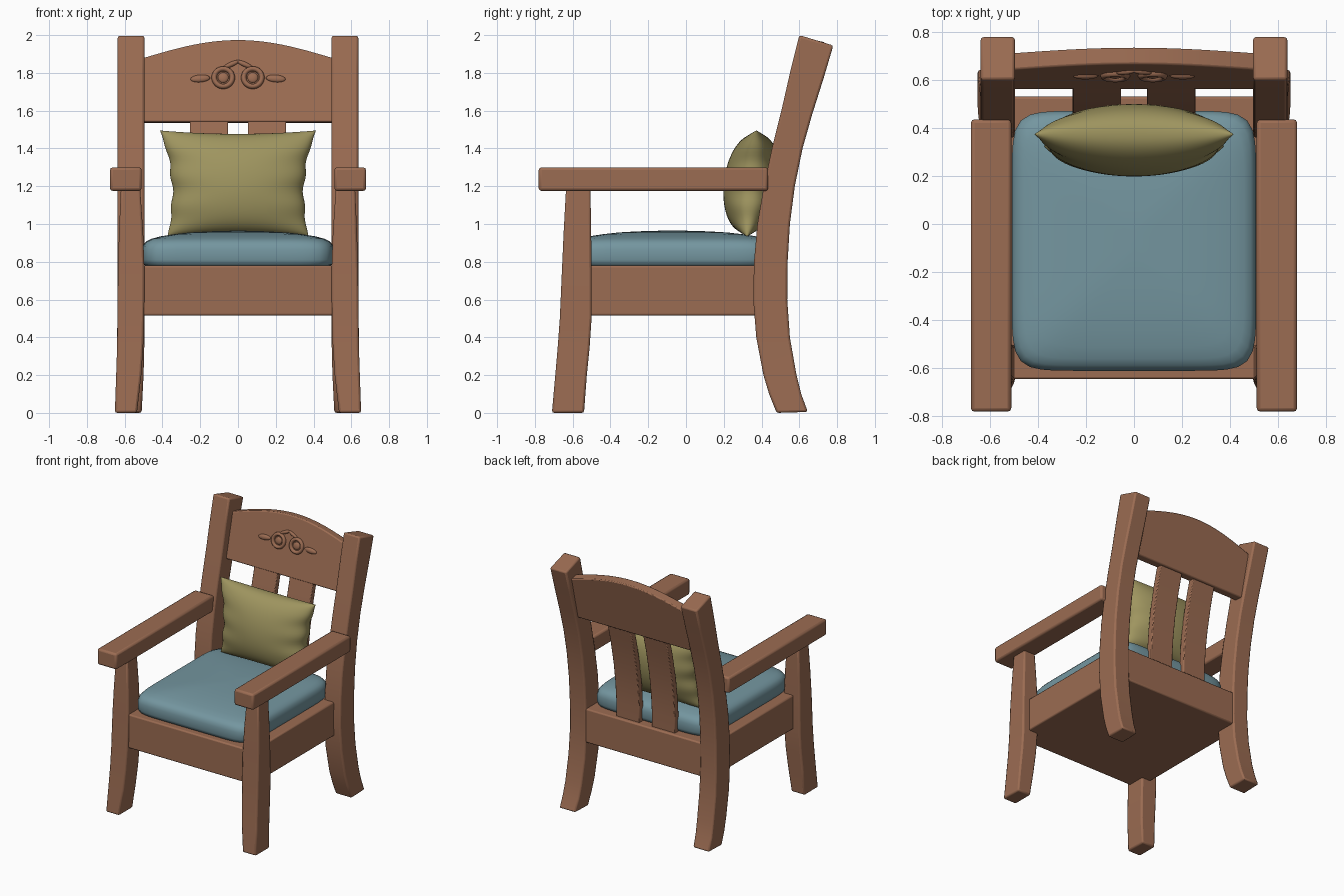
import bpy, bmesh, math
from mathutils import Matrix

if "Cube" in bpy.data.objects:
    bpy.data.objects.remove(bpy.data.objects["Cube"])


def material(name, rgb):
    m = bpy.data.materials.new(name)
    m.diffuse_color = (*rgb, 1)
    m.use_nodes = True
    m.node_tree.nodes["Principled BSDF"].inputs["Base Color"].default_value = m.diffuse_color
    return m


WOOD = material("warm wood", (0.33, 0.15, 0.085))
BLUE = material("blue fabric", (0.175, 0.305, 0.35))
GREEN = material("olive fabric", (0.345, 0.3, 0.115))


def finish(bm, name, mat, bevel=0.0, angle=35):
    bmesh.ops.recalc_face_normals(bm, faces=bm.faces)
    me = bpy.data.meshes.new(name)
    bm.to_mesh(me)
    bm.free()
    me.materials.append(mat)
    ob = bpy.data.objects.new(name, me)
    bpy.context.collection.objects.link(ob)
    bpy.ops.object.select_all(action='DESELECT')
    ob.select_set(True)
    bpy.context.view_layer.objects.active = ob
    bpy.ops.object.shade_smooth_by_angle(angle=math.radians(angle))
    if bevel:
        b = ob.modifiers.new("soft edges", 'BEVEL')
        b.width, b.segments = bevel, 2
        b.limit_method, b.angle_limit = 'ANGLE', math.radians(40)
    return ob


def loft(name, rings, mat, bevel=0.0, angle=35):
    """Skin a list of equal-length point rings and cap both ends."""
    bm = bmesh.new()
    vs = [[bm.verts.new(p) for p in r] for r in rings]
    n = len(vs[0])
    for a, b in zip(vs, vs[1:]):
        for i in range(n):
            j = (i + 1) % n
            bm.faces.new((a[i], a[j], b[j], b[i]))
    bm.faces.new(vs[0])
    bm.faces.new(vs[-1])
    return finish(bm, name, mat, bevel, angle)


def box(name, x0, x1, y0, y1, z0, z1, mat, bevel):
    rings = [[(x0, y0, z), (x1, y0, z), (x1, y1, z), (x0, y1, z)] for z in (z0, z1)]
    return loft(name, rings, mat, bevel)


# back post: front y, front z, back y, back z, inner x, outer x
POST = [(.48, 0, .645, .005, .51, .65), (.44, .1, .61, .1, .505, .647),
        (.41, .2, .585, .2, .50, .643), (.372, .4, .55, .4, .495, .64),
        (.356, .6, .536, .6, .495, .637), (.36, .8, .538, .8, .495, .637),
        (.378, 1, .55, 1, .495, .637), (.412, 1.2, .576, 1.2, .495, .637),
        (.455, 1.4, .617, 1.4, .495, .637), (.505, 1.6, .668, 1.58, .495, .637),
        (.555, 1.82, .728, 1.77, .495, .637), (.60, 2.0, .78, 1.945, .495, .637)]
# front leg: z, front y, back y, inner x, outer x
LEG = [(0, -.71, -.54, .535, .652), (.2, -.692, -.525, .512, .645), (.35, -.679, -.51, .502, .64),
       (.5, -.668, -.50, .497, .638), (.75, -.657, -.50, .495, .636),
       (.95, -.648, -.502, .502, .63), (1.19, -.635, -.506, .518, .62)]

for s, side in ((-1, "left"), (1, "right")):
    loft("back_post_" + side,
         [[(s * a, f, zf), (s * b, f, zf), (s * b, k, zk), (s * a, k, zk)]
          for f, zf, k, zk, a, b in POST], WOOD, .012)
    loft("front_leg_" + side,
         [[(s * a, f, z), (s * b, f, z), (s * b, k, z), (s * a, k, z)]
          for z, f, k, a, b in LEG], WOOD, .012)
    xs = sorted((s * .51, s * .678))
    box("armrest_" + side, *xs, -.78, .435, 1.175, 1.3, WOOD, .015)
    # curved back slat
    loft("back_slat_" + side,
         [[(s * .053, y, z), (s * .255, y, z), (s * .255, y + .05, z), (s * .053, y + .05, z)]
          for z, y in ((.74, .45), (.9, .453), (1.05, .465), (1.2, .485), (1.4, .525), (1.58, .572))],
         WOOD, .006)

# seat frame
box("seat_frame", -.58, .58, -.645, .53, .515, .78, WOOD, .01)


# arched crest panel between the posts, leaning back
def lean(z):
    return .56 + .24 * (z - 1.54)


rings = []
for i in range(33):
    x = -.53 + 1.06 * i / 32
    t = 1.88 + .095 * math.cos(math.pi * x)
    rings.append([(x, lean(1.54), 1.54), (x, lean(t), t),
                  (x, lean(t) + .07, t - .012), (x, lean(1.54) + .07, 1.535)])
loft("crest_panel", rings, WOOD, .008)

# carved ornament, laid on the leaning face
TILT = Matrix.Rotation(-math.atan(.24), 4, 'X')


def on_panel(x, z):
    return Matrix.Translation((x, lean(z), z)) @ TILT


def ball(name, x, z, sx, sy, sz, roll=0):
    bm = bmesh.new()
    bmesh.ops.create_uvsphere(bm, u_segments=24, v_segments=12, radius=1)
    bm.transform(on_panel(x, z) @ Matrix.Rotation(roll, 4, 'Y') @ Matrix.Diagonal((sx, sy, sz, 1)))
    finish(bm, name, WOOD, angle=60)


for s, side in ((-1, "left"), (1, "right")):
    bm = bmesh.new()
    R, r, n, k = .048, .014, 32, 8
    g = [[bm.verts.new(((R + r * math.cos(b)) * math.cos(a), r * 1.2 * math.sin(b),
                        (R + r * math.cos(b)) * math.sin(a)))
          for b in (j * math.tau / k for j in range(k))] for a in (i * math.tau / n for i in range(n))]
    for i in range(n):
        for j in range(k):
            bm.faces.new((g[i][j], g[i][(j + 1) % k], g[(i + 1) % n][(j + 1) % k], g[(i + 1) % n][j]))
    bm.transform(on_panel(s * .078, 1.775))
    finish(bm, "carved_ring_" + side, WOOD, angle=80)
    ball("carved_bud_" + side, s * .078, 1.775, .028, .012, .028)
    ball("carved_leaf_" + side, s * .2, 1.77, .052, .014, .02, s * .08)
    ball("carved_sprig_" + side, s * .034, 1.846, .045, .013, .013, s * .42)

# seat cushion: rounded-rectangle rings swept up a domed profile (inset, z)
PROFILE = [(.03, .775), (.008, .785), (0, .81), (0, .865), (.008, .89), (.022, .908), (.05, .922),
           (.1, .935), (.17, .946), (.25, .955), (.35, .961), (.45, .964), (.495, .965)]
rings = []
for d, z in PROFILE:
    p, ring = 9 - 10 * min(d, .5), []
    for i in range(96):
        a = math.tau * i / 96
        c, q = math.cos(a), math.sin(a)
        k = (abs(c) ** p + abs(q) ** p) ** (-1 / p)
        ring.append(((.508 - d) * c * k, -.07 + (.54 - d) * q * k, z))
    rings.append(ring)
loft("seat_cushion", rings, BLUE, angle=70)

# throw pillow: two bulged sheets joined along a pinched seam
N = 40
bm = bmesh.new()
for s in (-1, 1):
    g = []
    for i in range(N + 1):
        u = -math.cos(math.pi * i / N)
        row = []
        for j in range(N + 1):
            v = -math.cos(math.pi * j / N)
            half = (.393 + .02 * v) * (1 - .11 * (1 - v * v))
            half += .006 * math.sin(11 * v) * (1 - v * v)
            z = 1.215 + v * (.28 - .018 * (1 - u * u))
            t = .148 * max(0, (1 - u * u) * (1 - v * v)) ** .45
            t *= 1 + .05 * math.sin(11 * v) * u ** 4
            row.append(bm.verts.new((u * half, .348 + .025 * v + s * t, z)))
        g.append(row)
    for i in range(N):
        for j in range(N):
            bm.faces.new((g[i][j], g[i + 1][j], g[i + 1][j + 1], g[i][j + 1]))
bmesh.ops.remove_doubles(bm, verts=bm.verts, dist=.0004)
finish(bm, "throw_pillow", GREEN, angle=75)
